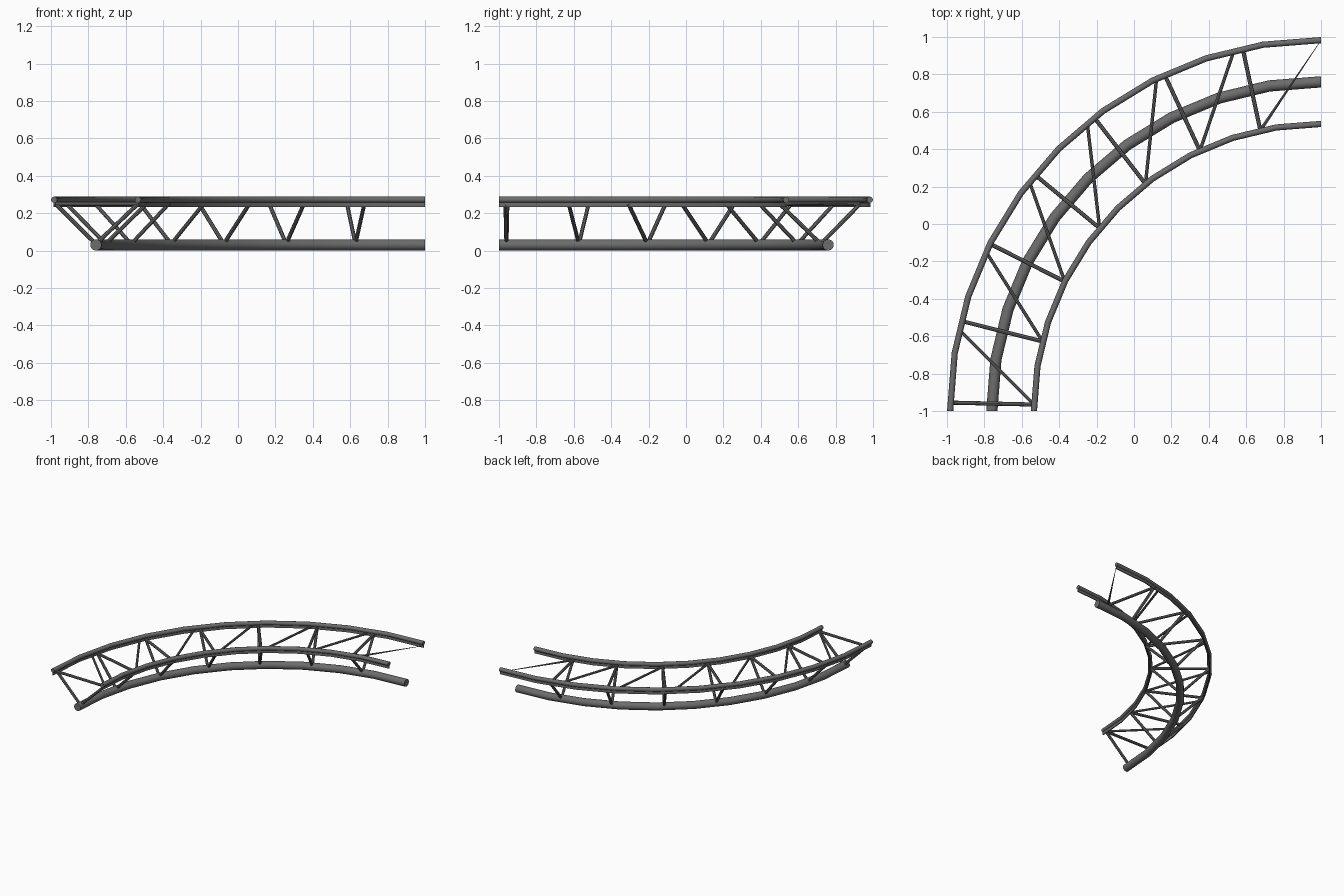
import bpy, bmesh
from math import sin, cos, pi, radians
from mathutils import Vector

cube = bpy.data.objects.get("Cube")
if cube:
    bpy.data.objects.remove(cube)

steel = bpy.data.materials.new("dark_grey_steel")
steel.use_nodes = True
steel.diffuse_color = (0.15, 0.15, 0.15, 1)
steel.node_tree.nodes["Principled BSDF"].inputs["Base Color"].default_value = (0.15, 0.15, 0.15, 1)

OUTER, INNER, SPINE = 1.983, 1.535, 1.76
RAIL_Z, SPINE_Z, BRACE_Z = 0.272, 0.03, 0.25
SEGMENTS = 10


def polar(radius, angle, z):
    """Point on the quarter bend, angle in degrees from the front end."""
    a = radians(angle)
    return Vector((1 - radius * cos(a), -1 + radius * sin(a), z))


def finish(name, bm):
    bmesh.ops.recalc_face_normals(bm, faces=bm.faces)
    mesh = bpy.data.meshes.new(name)
    bm.to_mesh(mesh)
    bm.free()
    mesh.materials.append(steel)
    obj = bpy.data.objects.new(name, mesh)
    bpy.context.collection.objects.link(obj)
    bpy.ops.object.select_all(action='DESELECT')
    obj.select_set(True)
    bpy.context.view_layer.objects.active = obj
    bpy.ops.object.shade_smooth_by_angle(angle=radians(40))
    return obj


def bend(name, profile):
    """Sweep a closed (radius, z) profile round the quarter bend."""
    bm = bmesh.new()
    rings = [[bm.verts.new(polar(r, 90 * i / SEGMENTS, z)) for r, z in profile]
             for i in range(SEGMENTS + 1)]
    n = len(profile)
    for a, b in zip(rings, rings[1:]):
        for j in range(n):
            k = (j + 1) % n
            bm.faces.new((a[j], a[k], b[k], b[j]))
    bm.faces.new(rings[0])
    bm.faces.new(rings[-1])
    return finish(name, bm)


def circle(radius, z, size, sides=12):
    return [(radius + size * cos(2 * pi * i / sides), z + size * sin(2 * pi * i / sides))
            for i in range(sides)]


def strut(name, start, end, size, end_size=None):
    """Round bar between two points."""
    bm = bmesh.new()
    axis = end - start
    bmesh.ops.create_cone(bm, cap_ends=True, segments=8, radius1=size,
                          radius2=size if end_size is None else end_size, depth=axis.length)
    turn = axis.to_track_quat('Z', 'Y').to_matrix().to_4x4()
    bm.transform(turn)
    bmesh.ops.translate(bm, verts=bm.verts, vec=(start + end) / 2)
    return finish(name, bm)


# Main tube and the two rails, each rail with a thin web below it
bend("spine_tube", circle(SPINE, SPINE_Z, 0.03, 16))
for side, r in (("outer", OUTER), ("inner", INNER)):
    bend(side + "_rail", circle(r, RAIL_Z, 0.0165))
    bend(side + "_rail_web", [(r - 0.004, 0.234), (r + 0.004, 0.234),
                              (r + 0.004, RAIL_Z), (r - 0.004, RAIL_Z)])

# Triangular frames and the diagonals between them
FRAMES, STEP, FIRST = 7, 12.75, 1.3
for k in range(FRAMES):
    angle = FIRST + k * STEP
    inner = polar(INNER, angle, BRACE_Z)
    outer = polar(OUTER - 0.007, angle, BRACE_Z)
    strut("cross_bar", inner, outer, 0.011)
    strut("outer_leg", outer, polar(SPINE + 0.01, angle, 0.045), 0.011)
    strut("inner_leg", inner, polar(SPINE - 0.01, angle, 0.045), 0.011)
    if k < FRAMES - 1:
        strut("diagonal_brace", inner, polar(OUTER - 0.007, angle + STEP - 1.5, BRACE_Z), 0.009)
    else:
        strut("end_brace", inner, polar(OUTER, 90, BRACE_Z), 0.009, 0.001)
